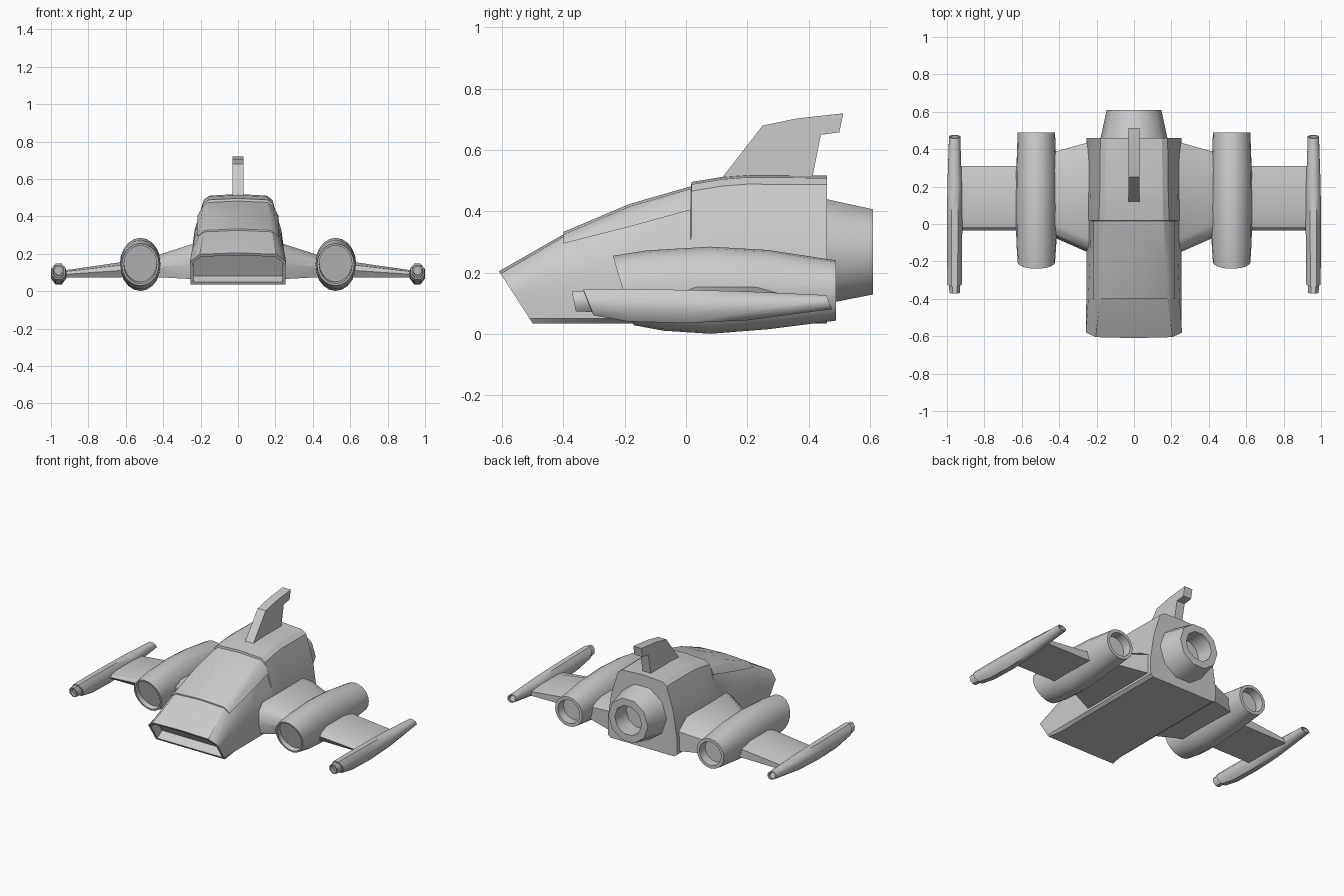
import bpy, bmesh, math
from mathutils import Vector

if "Cube" in bpy.data.objects:
    bpy.data.objects.remove(bpy.data.objects["Cube"])


def finish(name, bm, mirror=False, angle=32):
    me = bpy.data.meshes.new(name)
    bm.to_mesh(me)
    bm.free()
    for p in me.polygons:
        p.use_smooth = True
    me.set_sharp_from_angle(angle=math.radians(angle))
    ob = bpy.data.objects.new(name, me)
    bpy.context.collection.objects.link(ob)
    if mirror:
        ob.modifiers.new("mirror", "MIRROR")
    return ob


def loft(name, rings, front=None, back=None, mirror=False, angle=32):
    """Skin rings of points; front/back = (rim width, recess depth) of the end caps."""
    bm = bmesh.new()
    rows = [[bm.verts.new(p) for p in r] for r in rings]
    n = len(rows[0])
    for a, b in zip(rows, rows[1:]):
        for i in range(n):
            j = (i + 1) % n
            bm.faces.new((a[i], a[j], b[j], b[i]))
    caps = [bm.faces.new(rows[0]), bm.faces.new(rows[-1])]
    bmesh.ops.recalc_face_normals(bm, faces=bm.faces[:])
    for cap, spec in zip(caps, (front, back)):
        if spec:
            bmesh.ops.inset_region(bm, faces=[cap], thickness=spec[0], use_even_offset=True)
            shift = cap.normal.copy() * -spec[1]
            res = bmesh.ops.extrude_discrete_faces(bm, faces=[cap])
            for v in res["faces"][0].verts:
                v.co += shift
    return finish(name, bm, mirror, angle)


def ellipse(y, rx, zc, rz, x=0, n=16, shear=0, half=False):
    pts = []
    for i in range(n):
        a = 2 * math.pi * (i + (0.5 if half else 0)) / n
        dz = rz * math.sin(a)
        pts.append((x + rx * math.cos(a), y - shear * dz, zc + dz))
    return pts


def symmetric(half):
    return half + [Vector((-p[0], p[1], p[2])) for p in reversed(half) if p[0] > 1e-5]


# Fuselage
def hull_ring(y, top, tw, shoulder, low=0.235, shear=0):
    cz = top - 0.03
    half = [(low, 0.035), (0.255, 0.05), (0.255, shoulder),
            ((0.255 + tw) / 2 + 0.012, (shoulder + cz) / 2 + 0.005),
            (tw, cz), (tw - 0.03, top - 0.008), (0, top)]
    return symmetric([Vector((x, y - shear * (z - 0.035), z)) for x, z in half])


loft("fuselage", [
    hull_ring(-0.5, 0.205, 0.235, 0.13, 0.253, 0.647),
    hull_ring(-0.4, 0.325, 0.21, 0.15),
    hull_ring(-0.185, 0.415, 0.192, 0.16),
    hull_ring(0.015, 0.474, 0.186, 0.16),
    hull_ring(0.018, 0.496, 0.187, 0.16),
    hull_ring(0.12, 0.513, 0.185, 0.16),
    hull_ring(0.2, 0.519, 0.182, 0.16),
    hull_ring(0.46, 0.517, 0.18, 0.16)], front=(0.016, 0.06))


# Canopy: a thin shell just proud of the hull
def canopy_ring(y, top, tw, low_x, low_z):
    half = [(low_x - 0.02, low_z), (low_x, low_z), (tw, top - 0.03),
            (tw - 0.03, top - 0.008), (0, top)]
    return symmetric([Vector((x, y, z)) for x, z in half])


loft("canopy", [
    canopy_ring(-0.4, 0.333, 0.207, 0.22, 0.295),
    canopy_ring(-0.185, 0.424, 0.196, 0.22, 0.35),
    canopy_ring(0.016, 0.482, 0.189, 0.216, 0.405)])

# Main engine nozzle
loft("main_engine", [
    ellipse(0.44, 0.183, 0.27, 0.183, n=10),
    ellipse(0.61, 0.146, 0.268, 0.146, n=10)], back=(0.045, 0.12), angle=40)

# Tail fin
fin = [(0.11, 0.50), (0.25, 0.68), (0.36, 0.703), (0.513, 0.72),
       (0.50, 0.658), (0.44, 0.65), (0.41, 0.50)]
loft("tail_fin", [[(x, y, z) for y, z in fin] for x in (-0.03, 0.03)])


# Wings
def wing_ring(x, y0, y1, zb, zt):
    h = zt - zb
    return [(x, y0 + 0.02, zb), (x, y0, zb + 0.45 * h), (x, y0 + 0.02, zb + 0.8 * h),
            (x, y0 + 0.07, zt), (x, y1 - 0.1, zt), (x, y1, zb + 0.7 * h), (x, y1, zb)]


loft("inner_wing", [
    wing_ring(0.2, -0.175, 0.45, 0.06, 0.27),
    wing_ring(0.25, -0.15, 0.435, 0.065, 0.25),
    wing_ring(0.5, -0.04, 0.365, 0.078, 0.17)], mirror=True)
loft("outer_wing", [
    wing_ring(0.52, -0.035, 0.31, 0.075, 0.17),
    wing_ring(0.95, -0.035, 0.31, 0.072, 0.108)], mirror=True)

# Engine nacelles
nacelle = [(-0.205, 0.1, 0.142, 0.113, 0.3), (-0.1, 0.107, 0.142, 0.131, 0.2),
           (0.08, 0.11, 0.143, 0.142, 0), (0.27, 0.108, 0.145, 0.129, 0),
           (0.49, 0.1, 0.142, 0.098, 0)]
loft("nacelle", [ellipse(y, rx, zc, rz, 0.522, 20, s) for y, rx, zc, rz, s in nacelle],
     front=(0.012, 0.03), back=(0.02, 0.06), mirror=True)

# Wing tip pods with a short barrel in front
pod = [(-0.366, 0.028, 0.107, 0.033, 0.2), (-0.32, 0.03, 0.106, 0.034, 0.4),
       (-0.318, 0.038, 0.104, 0.043, 0.4), (-0.2, 0.04, 0.094, 0.053, 0.2),
       (0.0, 0.041, 0.09, 0.054, 0), (0.2, 0.039, 0.092, 0.047, 0),
       (0.467, 0.03, 0.104, 0.023, 0.4)]
k = 1 / math.cos(math.pi / 8)
loft("wing_tip_pod", [ellipse(y, rx * k, zc, rz * k, 0.959, 8, s, True) for y, rx, zc, rz, s in pod],
     front=(0.008, 0.02), back=(0.007, 0.02), mirror=True, angle=46)
